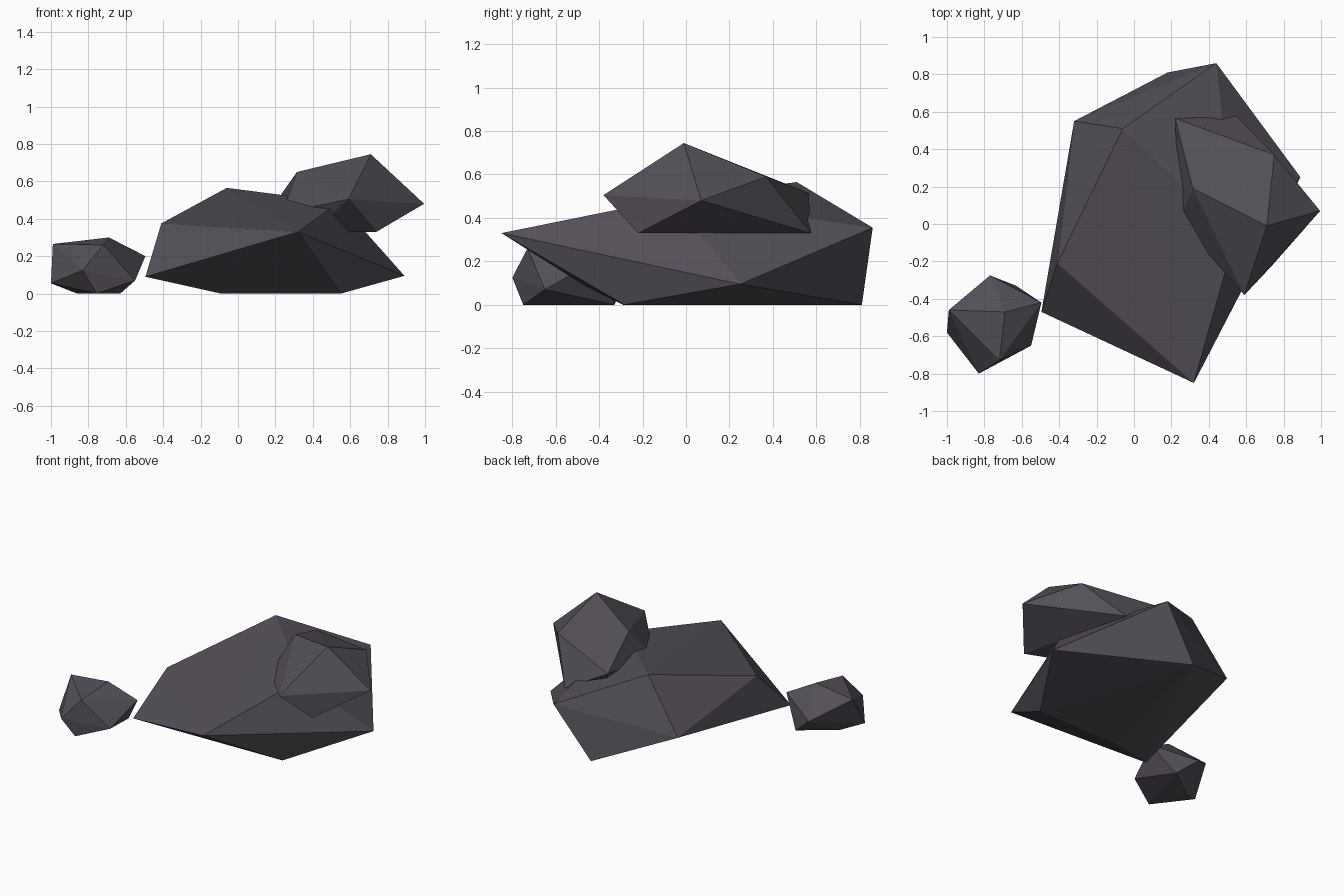
import bpy, bmesh

# One dark stone colour
stone = bpy.data.materials.new("dark_stone")
stone.diffuse_color = (0.09, 0.08, 0.098, 1)


def rock(name, corners):
    """Flat-shaded faceted boulder: the convex hull of its corner points."""
    bm = bmesh.new()
    for co in corners:
        bm.verts.new(co)
    res = bmesh.ops.convex_hull(bm, input=bm.verts[:])
    loose = [v for v in bm.verts if not v.link_faces]
    bmesh.ops.delete(bm, geom=loose, context='VERTS')
    bmesh.ops.recalc_face_normals(bm, faces=bm.faces[:])
    mesh = bpy.data.meshes.new(name)
    bm.to_mesh(mesh)
    bm.free()
    mesh.materials.append(stone)
    obj = bpy.data.objects.new(name, mesh)
    bpy.context.collection.objects.link(obj)
    return obj


# Large base boulder
rock("large_boulder", [
    (-0.06, 0.51, 0.565), (0.54, -0.07, 0.488), (-0.41, -0.21, 0.375),
    (0.44, 0.86, 0.355), (0.32, -0.85, 0.33), (-0.32, 0.55, 0.20),
    (0.89, 0.25, 0.095), (-0.495, -0.47, 0.09),
    (0.18, 0.81, 0), (0.55, -0.285, 0), (-0.09, -0.29, 0)])

# Medium boulder resting on top
rock("upper_boulder", [
    (0.71, -0.01, 0.745), (0.315, 0.19, 0.65), (0.75, 0.37, 0.59),
    (0.22, 0.565, 0.515), (0.59, -0.38, 0.505), (0.995, 0.07, 0.48),
    (0.24, 0.02, 0.43), (0.74, -0.22, 0.33), (0.55, 0.575, 0.33),
    (0.40, -0.08, 0.33), (0.32, 0.45, 0.33)])

# Small separate stone
rock("small_stone", [
    (-0.69, -0.47, 0.30), (-0.99, -0.46, 0.265), (-0.72, -0.73, 0.26),
    (-0.495, -0.42, 0.20), (-0.77, -0.275, 0.12), (-0.83, -0.80, 0.125),
    (-0.55, -0.65, 0.07), (-1.0, -0.58, 0.055),
    (-0.63, -0.33, 0), (-0.86, -0.50, 0), (-0.755, -0.75, 0)])
